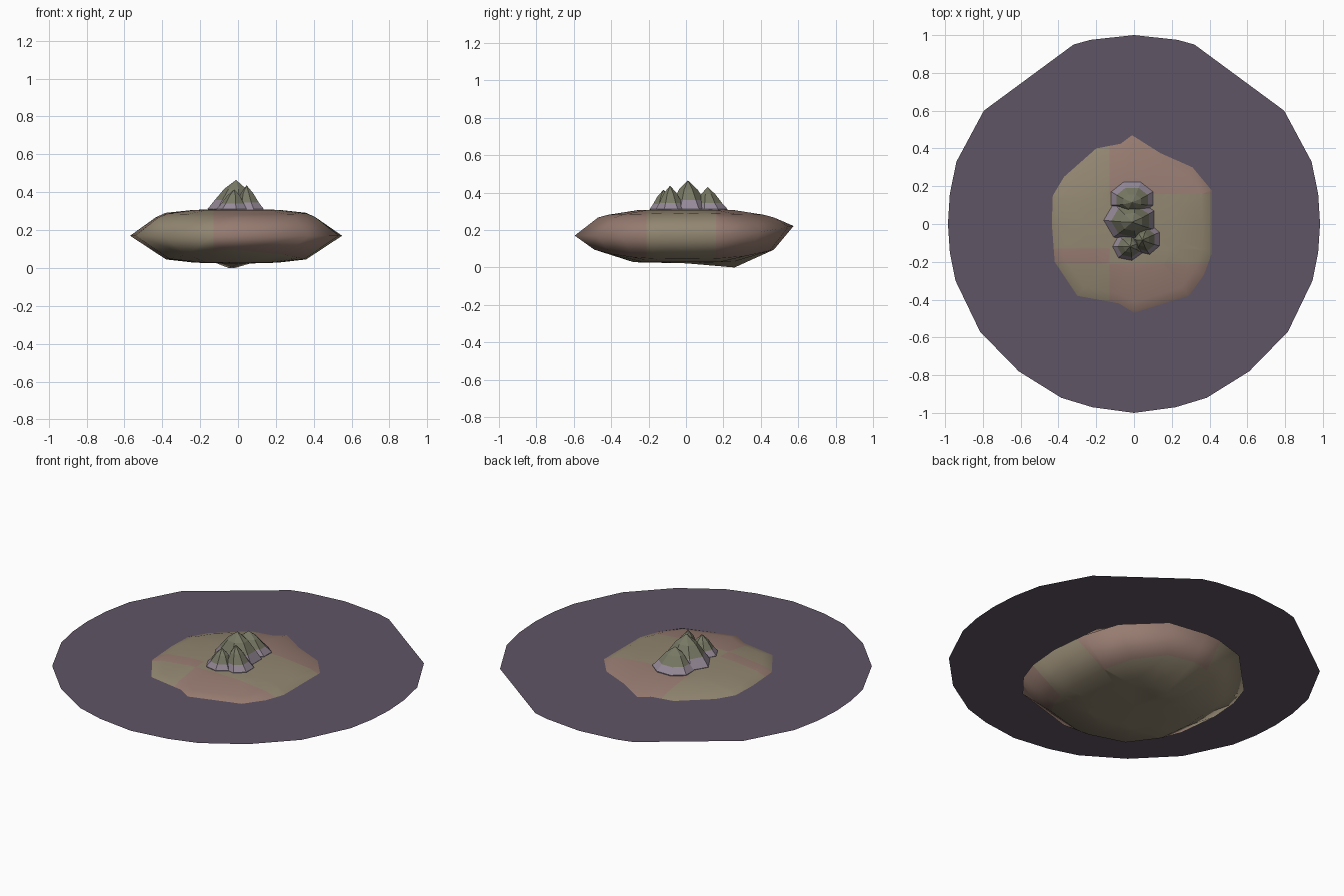
import bpy, bmesh, math
from mathutils import Vector

if "Cube" in bpy.data.objects:
    bpy.data.objects.remove(bpy.data.objects["Cube"])


def material(name, col):
    m = bpy.data.materials.new(name)
    m.diffuse_color = (*col, 1)
    m.use_nodes = True
    m.node_tree.nodes["Principled BSDF"].inputs["Base Color"].default_value = m.diffuse_color
    return m


SEA = material("sea_purple", (0.115, 0.09, 0.13))
SAND = material("sand", (0.29, 0.24, 0.165))
PINK = material("pink_sand", (0.31, 0.2, 0.165))
LILAC = material("lilac_rock", (0.3, 0.25, 0.31))
MOSS = material("moss_rock", (0.19, 0.19, 0.13))


def finish(name, bm, mats):
    bmesh.ops.recalc_face_normals(bm, faces=bm.faces)
    me = bpy.data.meshes.new(name)
    bm.to_mesh(me)
    bm.free()
    for m in mats:
        me.materials.append(m)
    ob = bpy.data.objects.new(name, me)
    bpy.context.collection.objects.link(ob)
    return ob


def loft(bm, rings, bottom=None, top=None):
    """Skin rings of points listed from top to bottom, with optional poles."""
    vr = [[bm.verts.new(p) for p in r] for r in rings]
    n = len(vr[0])
    for a, b in zip(vr, vr[1:]):
        for i in range(n):
            j = (i + 1) % n
            bm.faces.new((a[i], b[i], b[j], a[j]))
    for pole, ring in ((top, vr[0]), (bottom, vr[-1])):
        if pole:
            p = bm.verts.new(pole)
            for i in range(n):
                bm.faces.new((p, ring[i], ring[(i + 1) % n]))


# water sheet: mirrored outline of a single flat face
half = [(0, 1), (0.23, 0.975), (0.32, 0.95), (0.795, 0.6), (0.94, 0.33),
        (0.975, 0.16), (0.985, 0), (0.975, -0.15), (0.945, -0.3), (0.815, -0.57),
        (0.61, -0.78), (0.385, -0.92), (0.22, -0.97), (0, -1)]
outline = half + [(-x, y) for x, y in half[-2:0:-1]]
bm = bmesh.new()
bm.faces.new([bm.verts.new((x, y, 0.267)) for x, y in reversed(outline)])
bm.normal_update()
me = bpy.data.meshes.new("water")
bm.to_mesh(me)
bm.free()
me.materials.append(SEA)
bpy.context.collection.objects.link(bpy.data.objects.new("water", me))

# island: shoreline at water level, lofted up to the plateau and down to the keel
shore = [(-0.01, 0.47), (0.14, 0.375), (0.31, 0.3), (0.41, 0.18), (0.41, 0), (0.41, -0.16),
         (0.37, -0.27), (0.29, -0.38), (0, -0.47), (-0.08, -0.42), (-0.3, -0.38),
         (-0.42, -0.2), (-0.435, 0), (-0.43, 0.15), (-0.37, 0.25), (-0.2, 0.4), (-0.07, 0.425)]


def oval(rx, ry, z, e=2.4):
    pts = []
    for x, y in shore:
        a = math.atan2(y / 0.47, x / 0.42)
        c, s = math.cos(a), math.sin(a)
        k = (abs(c) ** e + abs(s) ** e) ** (-1 / e)
        px, py = rx * c * k, ry * s * k
        pts.append((px - 0.01, py - 0.01, z(px, py)))
    return pts


rings = [
    [(x * 0.55, y * 0.55, 0.306) for x, y in shore],
    [(x * 0.88, y * 0.88, 0.291 - 0.02 * abs(y)) for x, y in shore],
    [(x, y, 0.267) for x, y in shore],
    oval(0.56, 0.585, lambda x, y: 0.17 + max(0, y - 0.3) * 0.18),
    oval(0.37, 0.48, lambda x, y: 0.045 + 0.05 * (abs(y) / 0.48) ** 3),
    oval(0.22, 0.27, lambda x, y: 0.028 - (0.028 if y > 0.26 else 0)),
]
bm = bmesh.new()
loft(bm, rings, bottom=(0, 0, 0.022), top=(0, 0, 0.315))
# colour bands across the ground
for co, no in (((0, 0.16, 0), (0, 1, 0)), ((0, -0.13, 0), (0, 1, 0)),
               ((0, -0.21, 0), (0, 1, 0)), ((-0.13, 0, 0), (1, 0, 0))):
    bmesh.ops.bisect_plane(bm, geom=bm.verts[:] + bm.edges[:] + bm.faces[:],
                           plane_co=co, plane_no=no)
for f in bm.faces:
    c = f.calc_center_median()
    if c.z > 0.1:
        right = c.x > -0.13 and (c.y > 0.16 or c.y < -0.21)
        left = c.x < -0.13 and -0.21 < c.y < -0.13
        f.material_index = int(right or left)
    f.smooth = True
island = finish("island", bm, [SAND, PINK])

# rocks: faceted lilac skirts with mossy peaks (name, base centre, radii, peak)
rocks = [
    ("rock_main", (-0.02, 0.02), (0.135, 0.11), (-0.01, 0.01, 0.465), 7, 0.36),
    ("rock_back", (-0.01, 0.135), (0.115, 0.09), (-0.01, 0.115, 0.43), 8, 0.345),
    ("rock_right", (0.065, -0.08), (0.075, 0.08), (0.045, -0.085, 0.437), 7, 0.345),
    ("rock_front", (-0.03, -0.12), (0.08, 0.072), (-0.02, -0.12, 0.415), 7, 0.34),
]
for name, (cx, cy), (rx, ry), peak, n, zs in rocks:
    def ring(k, z, t):
        ox, oy = cx + (peak[0] - cx) * t, cy + (peak[1] - cy) * t
        return [(ox + rx * k * math.cos(math.tau * (i + 0.5) / n),
                 oy + ry * k * math.sin(math.tau * (i + 0.5) / n), z) for i in range(n)]
    bm = bmesh.new()
    zm = zs + (peak[2] - zs) * 0.55
    loft(bm, [ring(0.45, zm, 0.8), ring(0.78, zs, 0.4), ring(1.04, 0.312, 0), ring(1.0, 0.295, 0)],
         top=peak)
    for f in bm.faces:
        f.material_index = int(f.calc_center_median().z > zs)
    finish(name, bm, [LILAC, MOSS])
